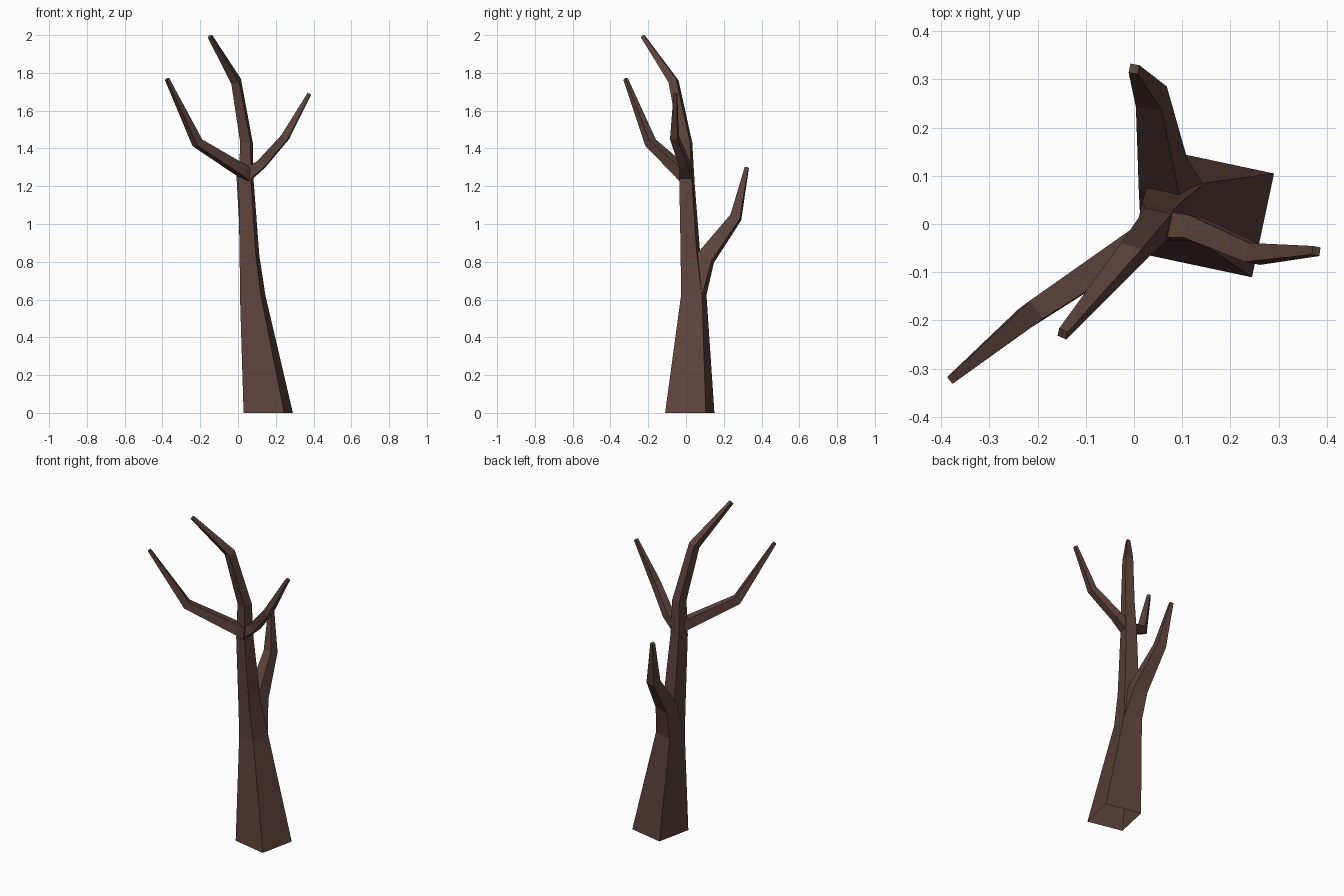
import bpy, bmesh, math
from mathutils import Vector

if "Cube" in bpy.data.objects:
    bpy.data.objects.remove(bpy.data.objects["Cube"])

bark = bpy.data.materials.new("dark brown bark")
bark.diffuse_color = (0.109, 0.056, 0.045, 1)
bark.use_nodes = True
bark.node_tree.nodes["Principled BSDF"].inputs["Base Color"].default_value = bark.diffuse_color
UP = Vector((0, 0, 1))


def limb(name, path, ref, level=1):
    """Four-sided tapering tube. path: (x, y, z, width); ref: side direction
    of the cross-section; the first `level` rings stay horizontal."""
    pts = [Vector(p[:3]) for p in path]
    bm = bmesh.new()
    rings = []
    for i, p in enumerate(pts):
        a = (p - pts[i - 1]).normalized() if i else Vector()
        b = (pts[i + 1] - p).normalized() if i < len(pts) - 1 else Vector()
        n = UP if i < level else (a + b).normalized()
        u = Vector(ref)
        u = (u - n * u.dot(n)).normalized()
        v = n.cross(u)
        h = path[i][3] / 2
        rings.append([bm.verts.new(p + u * h * s + v * h * t)
                      for s, t in ((-1, -1), (1, -1), (1, 1), (-1, 1))])
    for lo, hi in zip(rings, rings[1:]):
        for k in range(4):
            m = (k + 1) % 4
            bm.faces.new((lo[k], lo[m], hi[m], hi[k]))
    bm.faces.new(rings[-1])  # closed tip, open root
    me = bpy.data.meshes.new(name)
    bm.to_mesh(me)
    bm.free()
    me.materials.append(bark)
    bpy.context.collection.objects.link(bpy.data.objects.new(name, me))


twist = math.radians(-12)
side = (math.cos(twist), math.sin(twist), 0)

# Trunk running up into the leading branch
limb("trunk", [(0.16, 0.02, 0, 0.22), (0.078, 0.041, 0.62, 0.114),
               (0.061, 0.024, 0.83, 0.088), (0.043, 0.005, 1.22, 0.068),
               (0.045, 0.0, 1.43, 0.056), (-0.01, -0.066, 1.755, 0.045),
               (-0.148, -0.228, 1.993, 0.02)], side, level=5)

# Low branch growing out of the back of the trunk
limb("back_branch", [(0.078, 0.043, 0.62, 0.109), (0.06, 0.104, 0.82, 0.086),
                     (0.036, 0.264, 1.035, 0.055), (0.0, 0.322, 1.30, 0.019)], side)

# Upper left branch
limb("left_branch", [(0.055, 0.0, 1.25, 0.06), (0.02, -0.03, 1.283, 0.06),
                     (-0.215, -0.187, 1.43, 0.046), (-0.376, -0.32, 1.768, 0.018)],
     (0.6, -0.8, 0), level=0)

# Upper right branch
limb("right_branch", [(0.04, 0.0, 1.25, 0.06), (0.125, -0.008, 1.318, 0.048),
                      (0.25, -0.062, 1.46, 0.04), (0.378, -0.056, 1.69, 0.018)],
     (0.2, 1, 0), level=0)
